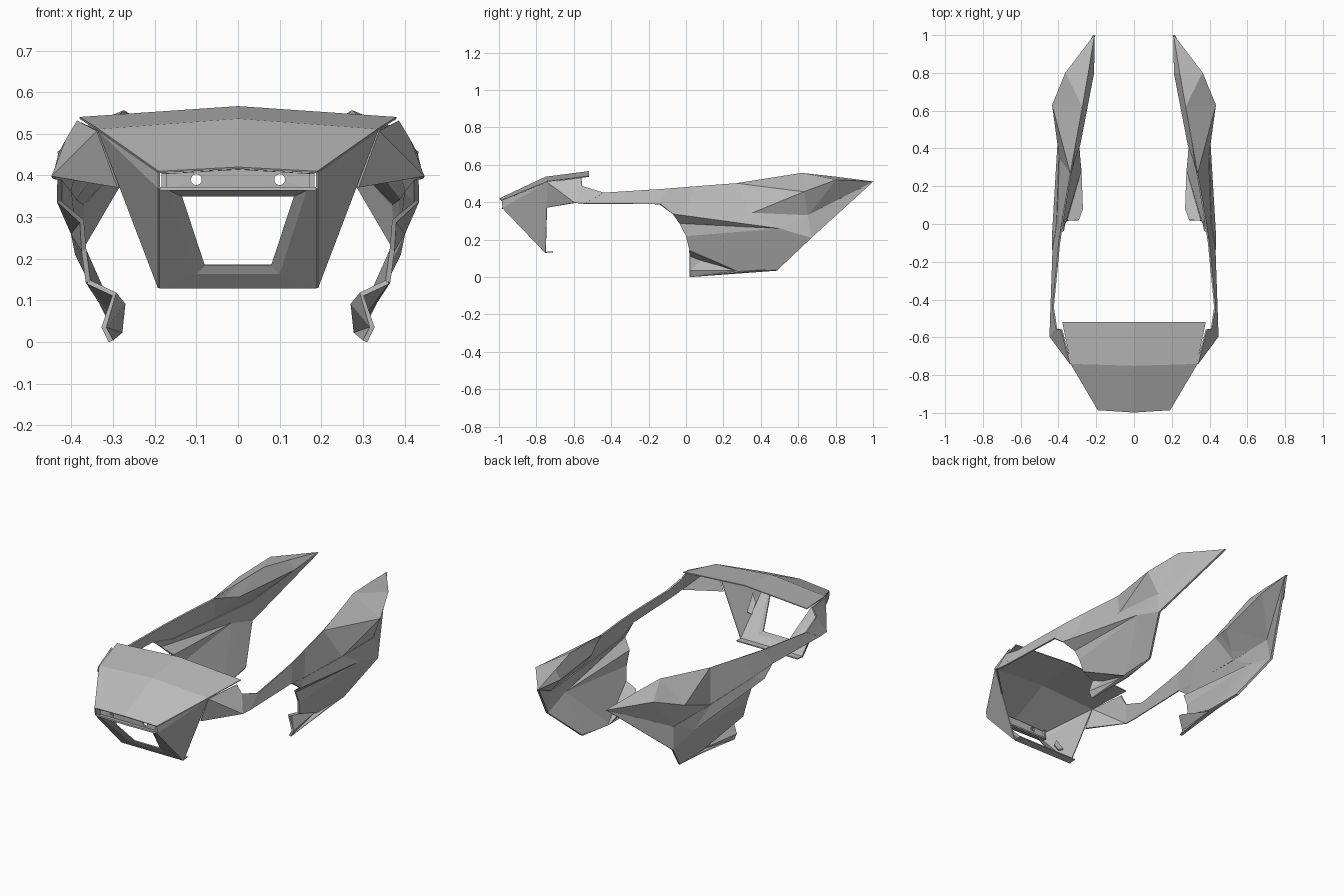
import bpy, bmesh, math

cube = bpy.data.objects.get("Cube")
if cube:
    bpy.data.objects.remove(cube, do_unlink=True)

grey = bpy.data.materials.new("panel grey")
grey.use_nodes = True
colour = (0.5, 0.5, 0.5, 1)
grey.diffuse_color = colour
grey.node_tree.nodes["Principled BSDF"].inputs["Base Color"].default_value = colour


def panel(name, points, faces, thick=0.012, mirror=True):
    """Thin faceted sheet from named points, mirrored across x = 0."""
    mesh = bpy.data.meshes.new(name)
    bm = bmesh.new()
    verts = {key: bm.verts.new(p) for key, p in points.items()}
    for face in faces:
        bm.faces.new([verts[k] for k in face.split()])
    bmesh.ops.recalc_face_normals(bm, faces=bm.faces)
    bm.to_mesh(mesh)
    bm.free()
    ob = bpy.data.objects.new(name, mesh)
    bpy.context.collection.objects.link(ob)
    mesh.materials.append(grey)
    if mirror:
        mod = ob.modifiers.new("mirror", "MIRROR")
        mod.merge_threshold = 0.002
    solid = ob.modifiers.new("thickness", "SOLIDIFY")
    solid.thickness = thick
    solid.offset = 0
    return ob


# Visor: two folded bands with a slight centre crease
panel("visor", {
    "nose": (0, -0.997, 0.418), "nose_out": (0.19, -0.985, 0.408),
    "brow": (0, -0.75, 0.534), "brow_out": (0.334, -0.74, 0.509),
    "rear": (0, -0.518, 0.564), "rear_out": (0.38, -0.518, 0.538),
}, ["nose nose_out brow_out brow", "brow brow_out rear_out rear"], 0.005)

# Cheeks between the visor and the front frame
panel("cheek", {
    "nose": (0.19, -0.984, 0.407), "top": (0.19, -0.98, 0.37),
    "brow": (0.334, -0.74, 0.508), "low": (0.19, -0.75, 0.13),
}, ["nose brow top", "top brow low"], 0.005)


# Front frame with a bevelled window opening
def on_slope(x, z, back=0):
    return (x, -0.98 + (0.37 - z) * 0.96 + back, z)


panel("front_frame", {
    "ot": on_slope(0.189, 0.368), "ob": on_slope(0.189, 0.132),
    "wt": on_slope(0.165, 0.366), "wb": on_slope(0.1, 0.165),
    "it": on_slope(0.135, 0.352, 0.02), "ib": on_slope(0.08, 0.185, 0.008),
    "ct": on_slope(0, 0.366), "cb": on_slope(0, 0.165),
    "cit": on_slope(0, 0.352, 0.02), "cib": on_slope(0, 0.185, 0.008),
    "co": on_slope(0, 0.132), "fl": (0.188, -0.71, 0.135), "cf": (0, -0.71, 0.135),
}, ["ot wt wb ob", "ob wb cb co", "wt it ib wb", "wb ib cib cb",
    "wt ct cit it", "ob co cf fl"], 0.006)

# Lamp slot: recessed plate pierced by two round holes
slot = panel("lamp_slot", {
    "a": (-0.175, -0.955, 0.366), "b": (0.175, -0.955, 0.366),
    "c": (0.175, -0.955, 0.405), "m": (0, -0.96, 0.415), "d": (-0.175, -0.955, 0.405),
}, ["a b c m d"], 0.01, False)
for side in (-1, 1):
    bpy.ops.mesh.primitive_cylinder_add(vertices=24, radius=0.013, depth=0.1,
                                        location=(side * 0.1, -0.955, 0.39),
                                        rotation=(math.pi / 2, 0, 0))
    cutter = bpy.context.object
    cutter.name = "lamp_hole_cutter"
    cutter.hide_render = True
    cutter.hide_set(True)
    hole = slot.modifiers.new("hole", "BOOLEAN")
    hole.operation = "DIFFERENCE"
    hole.solver = "EXACT"
    hole.object = cutter

# Lower lip and end brackets of the lamp slot
panel("slot_lip", {
    "a": (0, -0.985, 0.368), "b": (0.187, -0.98, 0.368),
    "c": (0.187, -0.945, 0.364), "d": (0, -0.945, 0.364),
}, ["a b c d"], 0.008)
panel("slot_bracket", {
    "a": (0.178, -0.975, 0.368), "b": (0.178, -0.94, 0.362),
    "c": (0.178, -0.94, 0.41), "d": (0.178, -0.975, 0.405),
}, ["a b c d"])

# Mounting tab inside each cheek
panel("cheek_tab", {
    "a": (0.206, -0.88, 0.33), "b": (0.2, -0.82, 0.25),
    "c": (0.175, -0.83, 0.24), "d": (0.18, -0.87, 0.29),
}, ["a b c d"], 0.008)

# Shoulder panels joining the cowl to the side rails
panel("shoulder", {
    "brow": (0.336, -0.74, 0.507), "low": (0.287, -0.74, 0.372),
    "corner": (0.444, -0.595, 0.397), "top": (0.383, -0.56, 0.53),
    "rail_low": (0.442, -0.54, 0.392), "rail_top": (0.428, -0.44, 0.45),
    "notch": (0.41, -0.555, 0.485),
}, ["brow low corner", "brow corner top", "top corner notch",
    "notch corner rail_low rail_top"], 0.008)

# Rail and upper tail: a wedge with an outer crest, undercut and inner wall
crest = (0.392, 0.35, 0.342)
tip = (0.21, 1.0, 0.51)
hip = (0.375, 0.65, 0.33)
rail_low = (0.428, -0.14, 0.39)
sill = (0.405, 0.0, 0.362)
panel("rail_and_tail", {
    "t0": (0.428, -0.44, 0.45), "t1": (0.395, -0.1, 0.472),
    "t2": (0.372, 0.05, 0.484), "t3": (0.334, 0.27, 0.5),
    "t4": (0.275, 0.62, 0.553), "t5": (0.244, 0.8, 0.533), "tip": tip,
    "b0": (0.442, -0.54, 0.392), "b1": rail_low, "b2": sill, "b3": crest,
    "ridge": (0.43, 0.63, 0.455), "fin": (0.36, 0.8, 0.518), "hip": hip,
    "f1": (0.288, 0.42, 0.465), "f2": (0.215, 0.8, 0.49),
}, ["t0 t1 b1 b0", "t1 t2 b2 b1", "t2 t3 b3 b2", "t3 ridge b3", "t3 t4 ridge",
    "t4 fin ridge", "t4 t5 fin", "t5 tip fin", "fin tip hip",
    "fin hip ridge", "b3 ridge hip",
    "t3 f1 t4", "t4 f1 f2 t5", "t5 f2 tip", "f1 t3 b3", "f1 b3 hip", "f1 hip f2",
    "f2 hip tip"], 0.008)

# Lower panel with its undercut step and curved front edge
base = (0.30, 0.49, 0.04)
mid = (0.36, 0.018, 0.145)
panel("lower_panel", {
    "b1": rail_low, "b2": sill, "b3": crest, "hip": hip, "tip": tip,
    "rear": (0.385, 0.67, 0.21), "step": (0.429, -0.07, 0.337),
    "join": (0.395, 0.5, 0.26), "under": (0.375, -0.035, 0.29),
    "arc": (0.37, 0.0, 0.22), "mid": mid, "keel": (0.285, 0.28, 0.03), "base": base,
}, ["b1 b2 step", "b2 b3 join step", "b3 hip join", "step join under",
    "under join arc", "arc join keel mid", "join base keel", "join hip rear",
    "join rear base", "hip tip rear"])

# Toe tabs folded under the front of the lower panel
panel("toe_tab", {
    "mid": mid, "keel": (0.28, 0.28, 0.028), "base": base,
    "fold": (0.297, 0.02, 0.115), "inner": (0.276, 0.08, 0.09),
    "out": (0.322, 0.02, 0.036), "toe": (0.305, 0.02, 0.002),
}, ["mid keel inner fold", "fold inner out", "inner keel out",
    "out keel toe", "toe keel base"])
